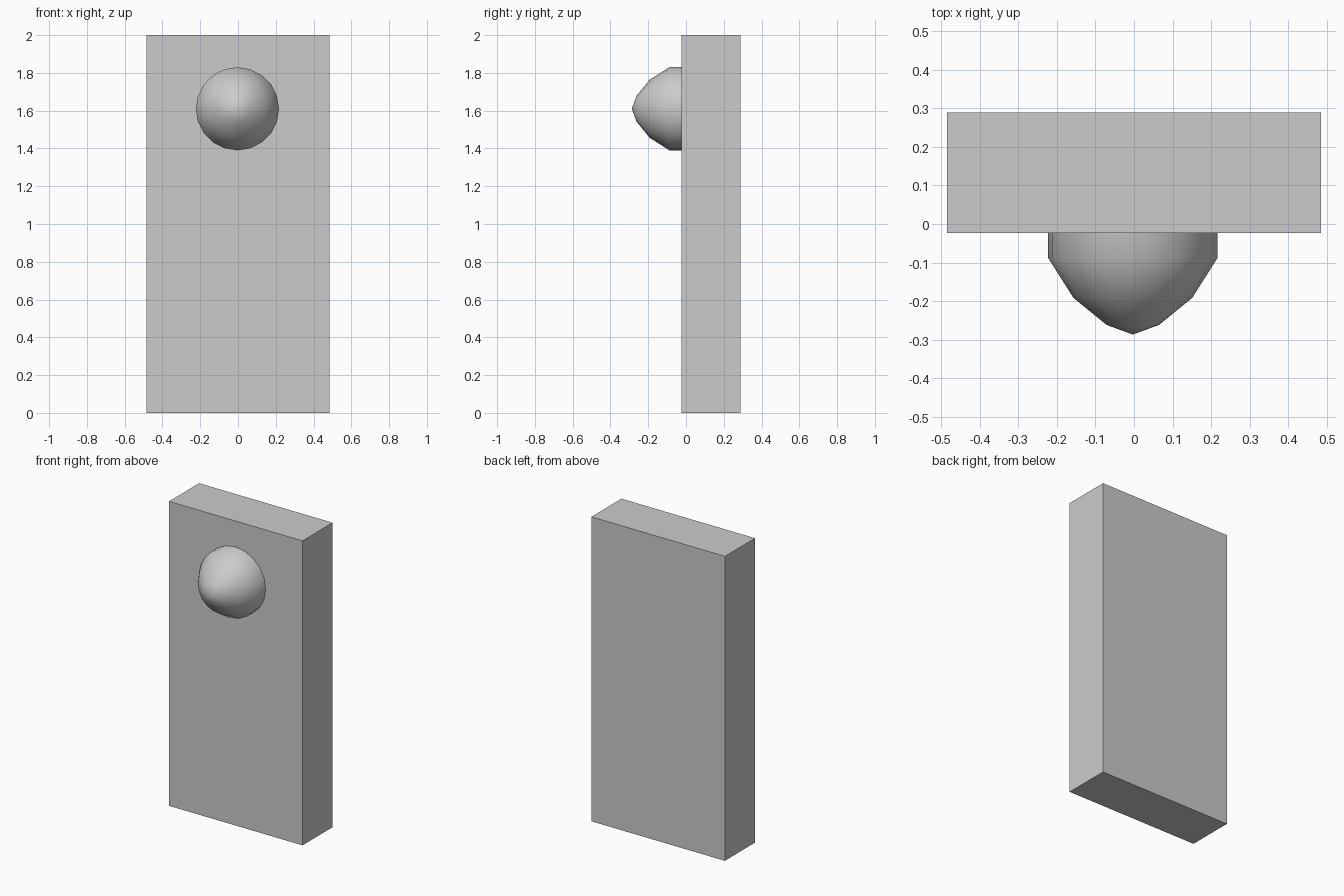
import bpy, bmesh
from math import cos, sin, tau, radians

if "Cube" in bpy.data.objects:
    bpy.data.objects.remove(bpy.data.objects["Cube"])


def finish(bm, name):
    bmesh.ops.recalc_face_normals(bm, faces=bm.faces)
    mesh = bpy.data.meshes.new(name)
    bm.to_mesh(mesh)
    bm.free()
    obj = bpy.data.objects.new(name, mesh)
    bpy.context.collection.objects.link(obj)
    return obj


# Upright slab
bm = bmesh.new()
bmesh.ops.create_cube(bm, size=1)
bmesh.ops.scale(bm, vec=(0.97, 0.312, 2), verts=bm.verts)
bmesh.ops.translate(bm, vec=(0, 0.133, 1), verts=bm.verts)
finish(bm, "slab")

# Domed knob: (radius, y) profile turned about the y axis, rooted in the slab
SIDES = 20
CX, CZ = -0.003, 1.61
profile = [(0.22, 0.03), (0.22, -0.088), (0.154, -0.192), (0.068, -0.262)]
bm = bmesh.new()
rings = [[bm.verts.new((CX + r * cos(tau * i / SIDES), y, CZ + r * sin(tau * i / SIDES)))
          for i in range(SIDES)] for r, y in profile]
for a, b in zip(rings, rings[1:]):
    for i in range(SIDES):
        j = (i + 1) % SIDES
        bm.faces.new((a[i], a[j], b[j], b[i]))
tip = bm.verts.new((CX, -0.287, CZ))
for i in range(SIDES):
    bm.faces.new((rings[-1][i], rings[-1][(i + 1) % SIDES], tip))
bm.faces.new(rings[0])
knob = finish(bm, "knob")

# Smooth shading on the knob
bpy.context.view_layer.objects.active = knob
knob.select_set(True)
bpy.ops.object.shade_smooth_by_angle(angle=radians(60))
